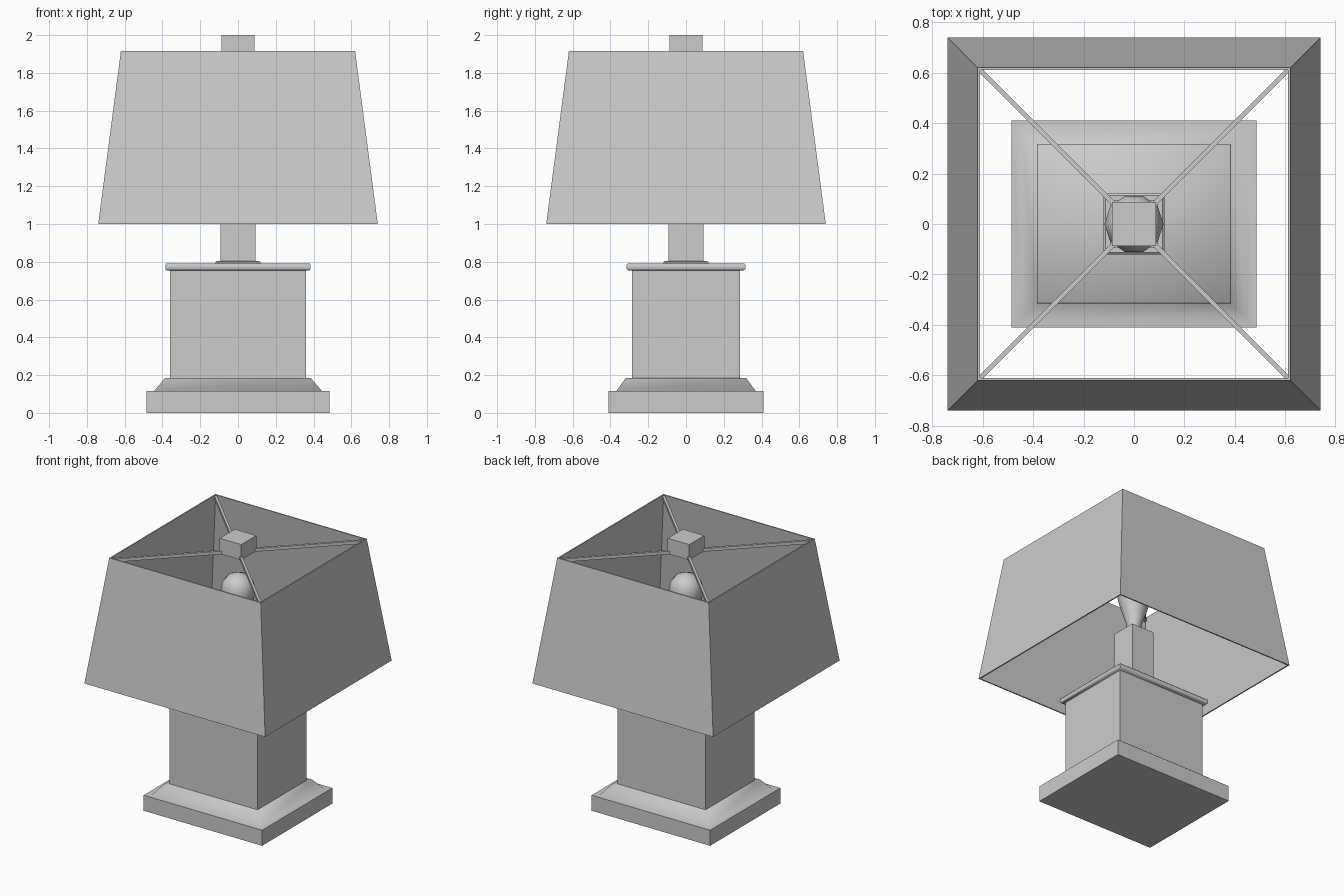
import bpy, bmesh, math

if "Cube" in bpy.data.objects:
    bpy.data.objects.remove(bpy.data.objects["Cube"])


def rect(hx, hy, z):
    return [(-hx, -hy, z), (hx, -hy, z), (hx, hy, z), (-hx, hy, z)]


def circle(r, z, n=10):
    return [(r * math.cos(2 * math.pi * i / n), r * math.sin(2 * math.pi * i / n), z)
            for i in range(n)]


def loft(name, rings, closed=False, smooth=None):
    """Skin a stack of rings; cap the ends, or join last ring to first."""
    bm = bmesh.new()
    vs = [[bm.verts.new(p) for p in r] for r in rings]
    n = len(vs[0])
    pairs = list(zip(vs, vs[1:])) + ([(vs[-1], vs[0])] if closed else [])
    for a, b in pairs:
        for i in range(n):
            j = (i + 1) % n
            bm.faces.new((a[i], a[j], b[j], b[i]))
    if not closed:
        bm.faces.new(vs[0][::-1])
        bm.faces.new(vs[-1])
    bmesh.ops.recalc_face_normals(bm, faces=bm.faces[:])
    me = bpy.data.meshes.new(name)
    bm.to_mesh(me)
    bm.free()
    ob = bpy.data.objects.new(name, me)
    bpy.context.collection.objects.link(ob)
    if smooth:
        bpy.ops.object.select_all(action='DESELECT')
        ob.select_set(True)
        bpy.context.view_layer.objects.active = ob
        bpy.ops.object.shade_smooth_by_angle(angle=math.radians(smooth))
    return ob


# Stepped plinth with sloping top
loft("base", [rect(.485, .41, 0), rect(.485, .41, .115), rect(.445, .37, .115),
              rect(.385, .318, .185)], smooth=60)

# Column and its moulded cap
loft("body", [rect(.36, .285, .185), rect(.36, .285, .757)])
loft("body_cap", [rect(.378, .308, .755), rect(.385, .315, .762),
                  rect(.385, .315, .783), rect(.38, .31, .79)], smooth=60)

# Neck collar, neck and bulb
loft("collar", [rect(.12, .12, .788), rect(.12, .12, .798), rect(.112, .112, .805)])
loft("neck", [rect(.093, .093, .80), rect(.093, .093, 1.30)])
bulb = [(.045, 1.29), (.05, 1.36), (.08, 1.45), (.107, 1.54), (.117, 1.61),
        (.105, 1.67), (.07, 1.71), (.02, 1.73)]
loft("bulb", [circle(r, z) for r, z in bulb], smooth=60)

# Open tapered shade with thin walls
loft("shade", [rect(.74, .74, 1.0), rect(.62, .62, 1.915),
               rect(.611, .611, 1.915), rect(.731, .731, 1.0)], closed=True)

# Finial block and four diagonal arms carrying the shade
loft("finial", [rect(.088, .088, 1.885), rect(.088, .088, 2.0)])
for i in range(4):
    arm = loft(f"shade_arm_{i + 1}", [[(x + .48, y, z) for x, y, z in rect(.385, .009, h)]
                                      for h, z in ((1.885, 0), (1.908, 0))])
    arm.rotation_euler.z = math.radians(45 + 90 * i)
